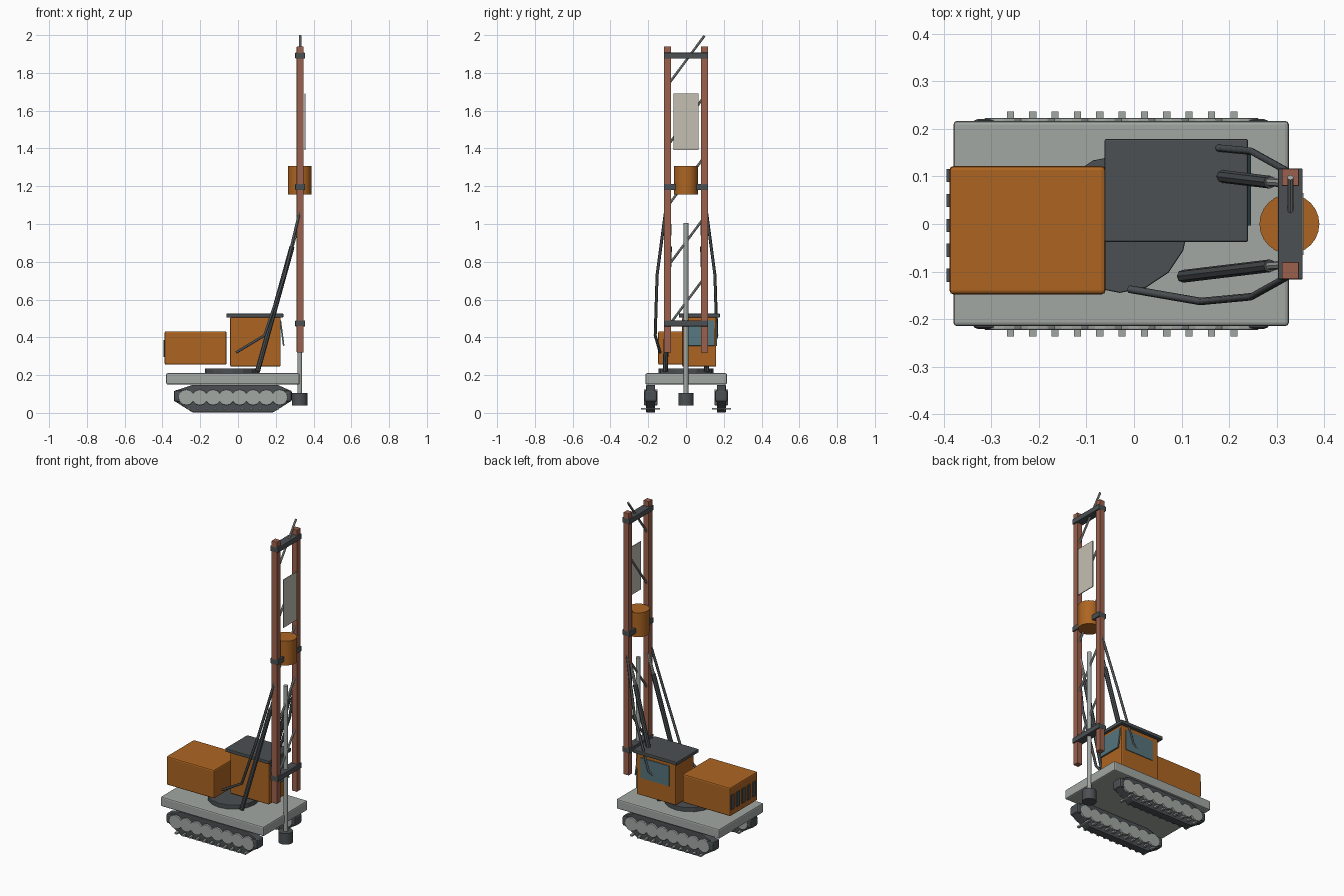
import bpy, bmesh, math
from mathutils import Vector

if "Cube" in bpy.data.objects:
    bpy.data.objects.remove(bpy.data.objects["Cube"])


def material(name, r, g, b):
    m = bpy.data.materials.new(name)
    m.use_nodes = True
    m.diffuse_color = (r, g, b, 1)
    m.node_tree.nodes["Principled BSDF"].inputs["Base Color"].default_value = (r, g, b, 1)
    return m


ORANGE = material("orange paint", 0.42, 0.13, 0.016)
GREY = material("light grey steel", 0.36, 0.39, 0.37)
DARK = material("dark steel", 0.07, 0.08, 0.085)
BROWN = material("red brown mast", 0.33, 0.12, 0.075)
GLASS = material("blue grey glass", 0.09, 0.17, 0.2)
BEIGE = material("beige panel", 0.55, 0.52, 0.44)


def finish(name, bm, mat, bevel=0, smooth=False):
    bmesh.ops.recalc_face_normals(bm, faces=bm.faces)
    mesh = bpy.data.meshes.new(name)
    bm.to_mesh(mesh)
    bm.free()
    mesh.materials.append(mat)
    ob = bpy.data.objects.new(name, mesh)
    bpy.context.collection.objects.link(ob)
    if bevel:
        mod = ob.modifiers.new("bevel", "BEVEL")
        mod.width = bevel
        mod.segments = 2
    if smooth:
        bpy.ops.object.select_all(action="DESELECT")
        ob.select_set(True)
        bpy.context.view_layer.objects.active = ob
        bpy.ops.object.shade_smooth_by_angle(angle=math.radians(35))
    return ob


def box(name, xs, ys, zs, mat, bevel=0):
    """Box given by its extent along each axis."""
    bm = bmesh.new()
    bmesh.ops.create_cube(bm, size=1)
    for v in bm.verts:
        v.co = Vector([(a + b) / 2 + c * (b - a) for (a, b), c in zip((xs, ys, zs), v.co)])
    return finish(name, bm, mat, bevel)


def rod(name, a, b, r, mat, sides=8, smooth=False, bevel=0):
    """Cylinder between two points."""
    a, b = Vector(a), Vector(b)
    bm = bmesh.new()
    bmesh.ops.create_cone(bm, cap_ends=True, segments=sides, radius1=r, radius2=r, depth=(b - a).length)
    turn = Vector((0, 0, 1)).rotation_difference(b - a)
    for v in bm.verts:
        v.co = turn @ v.co + (a + b) / 2
    return finish(name, bm, mat, bevel, smooth)


def prism(name, outline, y, half, mat, bevel=0):
    """Side profile in x and z, extruded along y."""
    bm = bmesh.new()
    face = bm.faces.new([bm.verts.new((x, y - half, z)) for x, z in outline])
    new = bmesh.ops.extrude_face_region(bm, geom=[face])["geom"]
    for v in new:
        if isinstance(v, bmesh.types.BMVert):
            v.co.y += 2 * half
    return finish(name, bm, mat, bevel)


def hose(name, points, r, mat):
    curve = bpy.data.curves.new(name, "CURVE")
    curve.dimensions = "3D"
    curve.bevel_depth = r
    curve.bevel_resolution = 1
    curve.use_fill_caps = True
    spline = curve.splines.new("POLY")
    spline.points.add(len(points) - 1)
    for p, co in zip(spline.points, points):
        p.co = (*co, 1)
    curve.materials.append(mat)
    bpy.context.collection.objects.link(bpy.data.objects.new(name, curve))


# Undercarriage
track_outline = [(-0.34, 0.115), (-0.34, 0.065), (-0.24, 0.002), (0.185, 0.002),
                 (0.285, 0.065), (0.285, 0.115), (0.21, 0.148), (-0.24, 0.148)]
for s, side in ((1, "back"), (-1, "front")):
    y = s * 0.187
    prism(f"{side}_track", track_outline, y, 0.024, DARK, 0.005)
    for x, end in ((-0.312, "rear"), (0.257, "fore")):
        box(f"{side}_{end}_track_end", (x - 0.028, x + 0.028), (y - 0.034, y + 0.034),
            (0.058, 0.12), DARK, 0.012)
    for i in range(8):
        x = -0.273 + i * 0.0705
        rod(f"{side}_wheel_{i}", (x, y - 0.036, 0.082), (x, y + 0.036, 0.082), 0.042, GREY, 12, bevel=0.003)
    for i in range(11):
        x = -0.26 + i * 0.047
        box(f"{side}_grouser_{i}", (x - 0.0075, x + 0.0075), (y - 0.05, y + 0.05), (0.017, 0.027), GREY)

# Deck and turntable
box("deck", (-0.38, 0.326), (-0.215, 0.217), (0.15, 0.21), GREY, 0.008)
rod("turntable", (-0.03, 0, 0.205), (-0.03, 0, 0.236), 0.145, DARK, 16, bevel=0.003)

# Engine housing with rear vents
box("engine_housing", (-0.388, -0.06), (-0.148, 0.122), (0.255, 0.432), ORANGE, 0.008)
for i in range(5):
    y = 0.102 - i * 0.0525
    box(f"vent_{i}", (-0.394, -0.386), (y - 0.014, y + 0.014), (0.295, 0.385), DARK)

# Cab, roof and windows
box("cab", (-0.042, 0.226), (-0.02, 0.16), (0.245, 0.507), ORANGE, 0.007)
box("cab_roof", (-0.062, 0.24), (-0.038, 0.179), (0.505, 0.526), DARK, 0.004)
box("side_window", (0.0, 0.195), (0.157, 0.164), (0.355, 0.48), GLASS)
prism("front_window", [(0.238, 0.355), (0.246, 0.357), (0.228, 0.49), (0.22, 0.488)], 0.074, 0.077, GLASS)

# Mast posts, cross bars and lattice
MX = 0.329
for s, side in ((1, "back"), (-1, "front")):
    y = s * 0.098
    box(f"{side}_mast_post", (MX - 0.018, MX + 0.018), (y - 0.018, y + 0.018), (0.32, 1.94), BROWN, 0.002)
for i, z in enumerate((0.474, 1.196, 1.891)):
    box(f"mast_cross_bar_{i}", (MX - 0.026, MX + 0.026), (-0.117, 0.117), (z - 0.016, z + 0.016), DARK, 0.003)
for i in range(5):
    z = 0.453 + i * 0.32
    rod(f"mast_lattice_{i}", (MX, -0.098, z), (MX, 0.098, z + 0.264), 0.0065, GREY)

# Drive head, panel and drill string
rod("drive_head", (MX - 0.002, 0, 1.157), (MX - 0.002, 0, 1.307), 0.063, ORANGE, 24, True)
box("mast_panel", (0.352, 0.357), (-0.065, 0.065), (1.393, 1.69), BEIGE)
rod("drill_rod", (MX - 0.002, 0, 0.08), (MX - 0.002, 0, 1.005), 0.013, GREY, 12, True)
rod("drill_bit", (MX - 0.002, 0, 0.038), (MX - 0.002, 0, 0.106), 0.041, DARK, 16, True)

# Mast rams and hydraulic hoses
for s, side in ((1, "back"), (-1, "front")):
    rod(f"{side}_ram_body", (0.103, s * 0.11, 0.22), (0.286, s * 0.088, 0.88), 0.0135, DARK, 8)
    rod(f"{side}_ram_rod", (0.28, s * 0.0885, 0.86), (0.32, s * 0.086, 1.0), 0.009, GREY, 8)
    hose(f"{side}_hose", [(-0.01, s * 0.137, 0.32), (0.14, s * 0.163, 0.41),
                          (0.247, s * 0.153, 0.73), (0.328, s * 0.108, 1.07)], 0.008, DARK)
